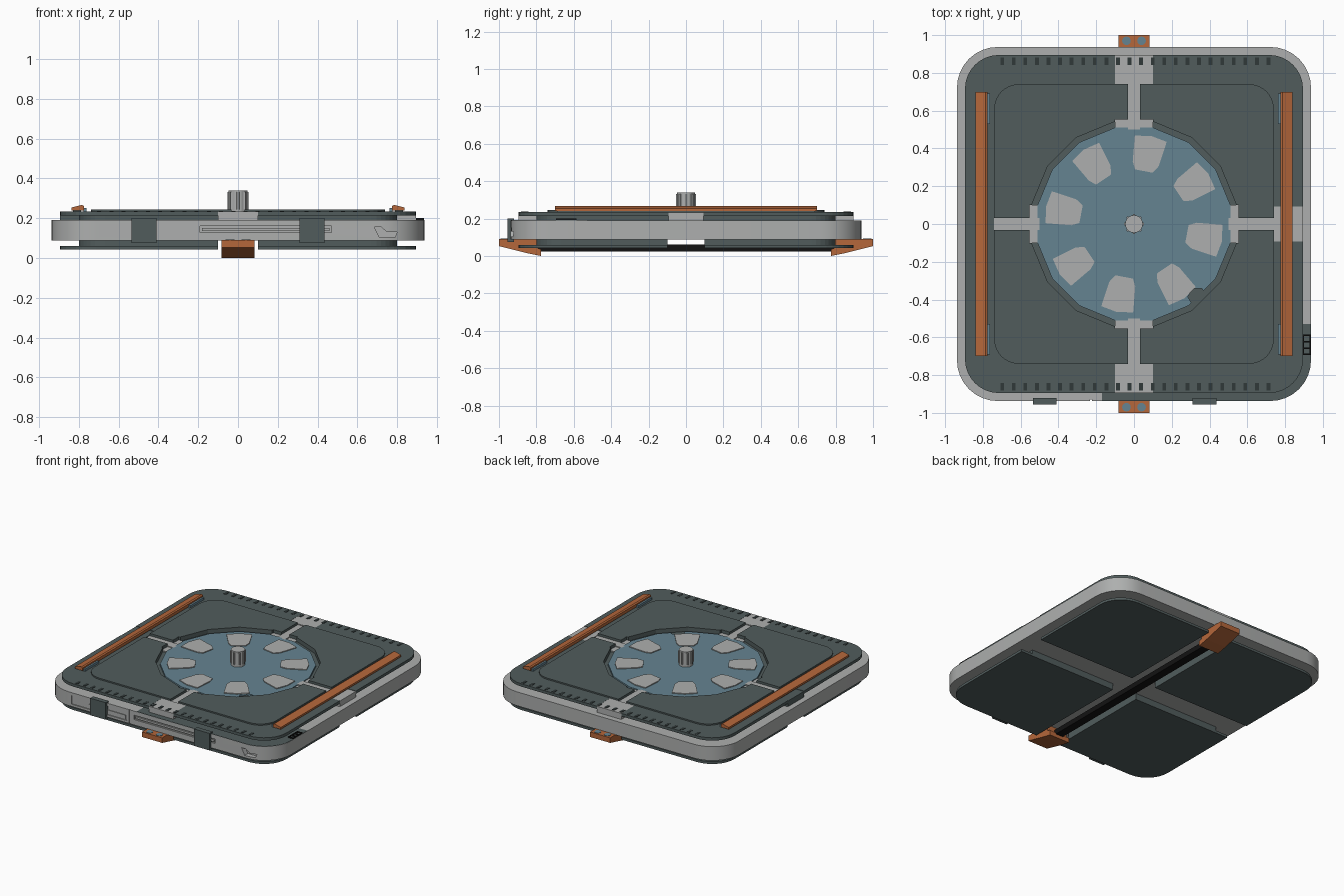
import bpy, bmesh, math

if "Cube" in bpy.data.objects:
    bpy.data.objects.remove(bpy.data.objects["Cube"])

def mat(name, r, g, b):
    m = bpy.data.materials.new(name)
    m.diffuse_color = (r, g, b, 1)
    m.use_nodes = True
    m.node_tree.nodes["Principled BSDF"].inputs["Base Color"].default_value = m.diffuse_color
    return m

DARK = mat("dark slate", 0.082, 0.108, 0.108)
GREY = mat("light grey", 0.42, 0.43, 0.425)
BLUE = mat("steel blue", 0.13, 0.23, 0.285)
ORANGE = mat("burnt orange", 0.46, 0.135, 0.043)
BLACK = mat("black", 0.006, 0.006, 0.006)
SLOT = mat("deep slate", 0.03, 0.04, 0.04)

def prism(name, pts, a, b, m, axis='z'):
    """Extrude a 2D outline from a to b along an axis."""
    place = {'z': lambda p, h: (p[0], p[1], h),
             'x': lambda p, h: (h, p[0], p[1]),
             'y': lambda p, h: (p[0], h, p[1])}[axis]
    bm = bmesh.new()
    lo = [bm.verts.new(place(p, a)) for p in pts]
    hi = [bm.verts.new(place(p, b)) for p in pts]
    bm.faces.new(lo[::-1])
    bm.faces.new(hi)
    n = len(pts)
    for i in range(n):
        bm.faces.new((lo[i], lo[(i + 1) % n], hi[(i + 1) % n], hi[i]))
    bmesh.ops.recalc_face_normals(bm, faces=bm.faces)
    me = bpy.data.meshes.new(name)
    bm.to_mesh(me)
    bm.free()
    ob = bpy.data.objects.new(name, me)
    bpy.context.collection.objects.link(ob)
    me.materials.append(m)
    return ob

def box(name, x0, x1, y0, y1, z0, z1, m):
    return prism(name, [(x0, y0), (x1, y0), (x1, y1), (x0, y1)], z0, z1, m)

def rounded(h, r, n=8):
    pts = []
    for q, (sx, sy) in enumerate([(1, 1), (-1, 1), (-1, -1), (1, -1)]):
        for i in range(n + 1):
            t = math.pi / 2 * (q + i / n)
            pts.append((sx * (h - r) + r * math.cos(t), sy * (h - r) + r * math.sin(t)))
    return pts

def ngon(r, n, cx=0, cy=0, off=0.0):
    return [(cx + r * math.cos(off + 2 * math.pi * i / n),
             cy + r * math.sin(off + 2 * math.pi * i / n)) for i in range(n)]

def boolean(ob, cutters, op='DIFFERENCE'):
    bpy.context.view_layer.objects.active = ob
    for c in cutters:
        c.hide_render = True
        md = ob.modifiers.new("cut", 'BOOLEAN')
        md.operation, md.object, md.solver = op, c, 'EXACT'
        bpy.ops.object.modifier_apply(modifier=md.name)
        bpy.data.objects.remove(c)

def smooth(ob):
    bpy.ops.object.select_all(action='DESELECT')
    ob.select_set(True)
    bpy.context.view_layer.objects.active = ob
    bpy.ops.object.shade_smooth_by_angle(angle=math.radians(25))

def cbox(x0, x1, y0, y1, z0=-1, z1=1):
    return box("cutter", x0, x1, y0, y1, z0, z1, GREY)

# Outer grey band, with recesses on the front face
band = prism("outer_band", rounded(0.937, 0.215), 0.088, 0.19, GREY)
handle = [(0.685, 0.155), (0.72, 0.155), (0.75, 0.13), (0.80, 0.13), (0.79, 0.105), (0.71, 0.105)]
boolean(band, [cbox(-0.19, 0.47, -1, -0.925, 0.128, 0.16),
               cbox(-0.70, -0.25, -1, -0.93, 0.105, 0.17),
               cbox(-0.232, -0.222, -1, -0.93, 0.08, 0.2),
               prism("cutter", handle, -1, -0.9, GREY, 'y')])
smooth(band)
box("band_slot_rail", -0.18, 0.46, -0.935, -0.92, 0.137, 0.151, GREY)
box("band_panel_plate", -0.56, -0.26, -0.935, -0.925, 0.11, 0.14, GREY)
top = prism("band_dark_top", rounded(0.936, 0.215), 0.187, 0.192, DARK)
boolean(top, [cbox(-0.17, 1, -1, -0.53)], 'INTERSECT')

# Dark clips and small ladder on the band
for x in (-0.472, 0.373):
    box("front_clip", x - 0.063, x + 0.063, -0.955, -0.92, 0.075, 0.2, DARK)
for y in (-0.69, -0.657, -0.623, -0.59):
    box("ladder_rung", 0.895, 0.935, y - 0.004, y + 0.004, 0.192, 0.2, BLACK)
for x in (0.897, 0.933):
    box("ladder_rail", x - 0.003, x + 0.003, -0.694, -0.586, 0.192, 0.2, BLACK)

# Upper body and the recess floor
prism("upper_body", rounded(0.80, 0.13), 0.185, 0.214, DARK)

# Top flange and raised panel, split in quarters around the round recess
flange = prism("top_flange", rounded(0.895, 0.18), 0.214, 0.235, DARK)
panel = prism("top_panel", rounded(0.74, 0.13), 0.2345, 0.245, DARK)
for ob in (flange, panel):
    cut = [prism("cutter", ngon(0.55, 16, off=math.pi / 16), -1, 1, GREY),
           cbox(-0.032, 0.032, -0.8, 0.8), cbox(-0.8, 0.8, -0.032, 0.032),
           cbox(-0.1, 0.1, -0.553, 0.553), cbox(-0.553, 0.553, -0.1, 0.1)]
    if ob is flange:
        for s in (-1, 1):
            for a, b in ((0.742, 1),):
                lo, hi = sorted((s * a, s * b))
                cut += [cbox(-0.1, 0.1, lo, hi), cbox(lo, hi, -0.093, 0.093)]
    boolean(ob, cut)

# Grey cross arms showing through the gaps
for s in (-1, 1):
    lo, hi = sorted((s * 0.50, s * 0.80))
    box("arm_y", -0.032, 0.032, lo, hi, 0.2, 0.228, GREY)
    box("arm_x", lo, hi, -0.032, 0.032, 0.2, 0.228, GREY)
    lo, hi = sorted((s * 0.49, s * 0.553))
    box("arm_foot_y", -0.1, 0.1, lo, hi, 0.2, 0.222, GREY)
    box("arm_foot_x", lo, hi, -0.1, 0.1, 0.2, 0.222, GREY)
    lo, hi = sorted((s * 0.742, s * 0.895))
    box("arm_end_y", -0.1, 0.1, lo, hi, 0.185, 0.234, GREY)
    box("arm_end_x", lo, hi, -0.093, 0.093, 0.185, 0.232, GREY if s > 0 else DARK)

# Vent slots along front and back
for s in (-1, 1):
    for i in range(24):
        x = -0.698 + i * 0.0613
        box("vent_slot", x - 0.01, x + 0.01, s * 0.862 - 0.02, s * 0.862 + 0.02, 0.233, 0.237, SLOT)

# Blue turntable with eight grey pads and a ribbed knob
disc = prism("turntable", ngon(0.52, 16, off=math.pi / 16), 0.2, 0.228, BLUE)
boolean(disc, [prism("cutter", ngon(0.05, 6, 0.335, -0.385), -1, 1, GREY)])
for k in range(8):
    a = math.radians(-11 + 45 * k)
    c, s = math.cos(a), math.sin(a)
    shape = [(0.285, -0.045), (0.325, -0.07), (0.46, -0.087), (0.475, 0.0),
             (0.46, 0.085), (0.325, 0.07), (0.285, 0.05)]
    prism("turntable_pad", [(x * c - y * s, x * s + y * c) for x, y in shape], 0.225, 0.234, GREY)
prism("knob", ngon(0.047, 16), 0.22, 0.34, GREY)
for k in range(8):
    x, y = ngon(0.046, 8)[k]
    prism("knob_rib", ngon(0.008, 6, x, y), 0.245, 0.332, GREY)

# Orange side bars with blue clips
for s in (-1, 1):
    prof = [(s * 0.838, 0.24), (s * 0.838, 0.254), (s * 0.785, 0.267), (s * 0.775, 0.262), (s * 0.775, 0.24)]
    prism("side_bar", prof, -0.7, 0.7, ORANGE, 'y')
    lo, hi = sorted((s * 0.79, s * 0.83))
    box("side_bar_base", lo, hi, -0.69, 0.69, 0.23, 0.242, DARK)
    for t in (-1, 1):
        y0, y1 = sorted((t * 0.53, t * 0.69))
        lo, hi = sorted((s * 0.762, s * 0.778))
        box("side_bar_clip", lo, hi, y0, y1, 0.234, 0.252, BLUE)

# Underside: quartered body and base plates
low = prism("lower_body", rounded(0.80, 0.13), 0.058, 0.09, DARK)
base = prism("base_plates", rounded(0.895, 0.18), 0.042, 0.06, DARK)
for ob in (low, base):
    boolean(ob, [cbox(-0.1, 0.1, -1, 1), cbox(-1, 1, -0.1, 0.1)])

# Black rail and orange end brackets with bolts
box("under_rail", -0.03, 0.03, -0.79, 0.79, 0.025, 0.062, BLACK)
for s in (-1, 1):
    prof = [(s * 0.775, 0.0), (s * 0.85, 0.015), (s * 1.0, 0.053), (s * 1.0, 0.09),
            (s * 0.80, 0.09), (s * 0.80, 0.045), (s * 0.775, 0.035)]
    prism("end_bracket", prof, -0.082, 0.082, ORANGE, 'x')
    for x in (-0.04, 0.04):
        prism("bracket_bolt", ngon(0.023, 12, x, s * 0.97), 0.085, 0.093, BLUE)
